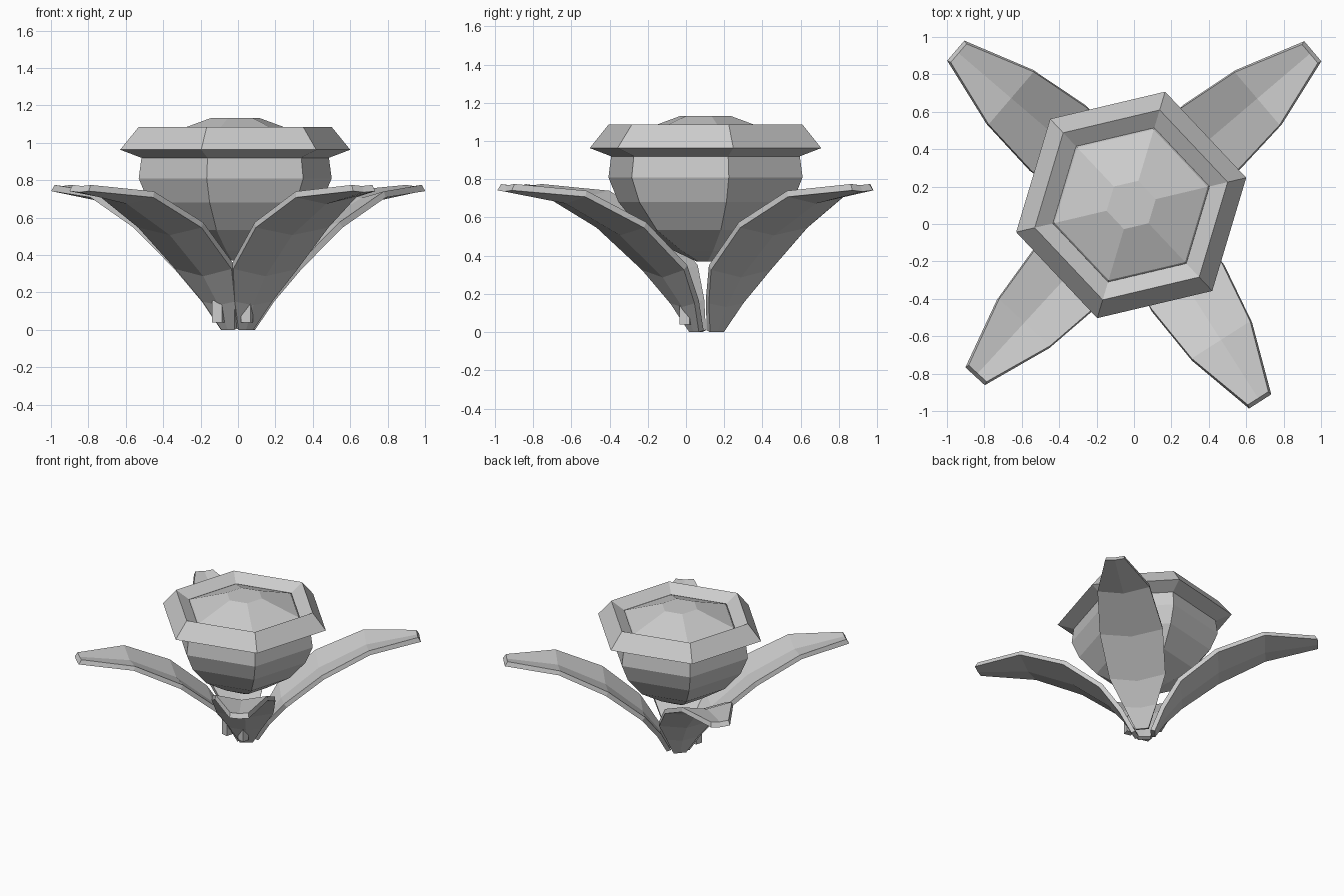
import bpy, bmesh
from math import cos, sin, radians
from mathutils import Vector

cube = bpy.data.objects.get("Cube")
if cube:
    bpy.data.objects.remove(cube, do_unlink=True)

grey = bpy.data.materials.new("pale grey")
grey.use_nodes = True
grey.diffuse_color = (0.6, 0.6, 0.6, 1)
grey.node_tree.nodes["Principled BSDF"].inputs["Base Color"].default_value = (0.6, 0.6, 0.6, 1)


def finish(name, bm, location):
    bmesh.ops.recalc_face_normals(bm, faces=bm.faces)
    mesh = bpy.data.meshes.new(name)
    bm.to_mesh(mesh)
    bm.free()
    mesh.materials.append(grey)
    obj = bpy.data.objects.new(name, mesh)
    obj.location = location
    bpy.context.collection.objects.link(obj)
    return obj


def lathe(name, profile, location, turn, sides=6, ring=False):
    """Sweep (radius, height) points round z; cap the ends or join them into a ring."""
    bm = bmesh.new()
    angles = [radians(turn + 360 * i / sides) for i in range(sides)]
    loops = [[bm.verts.new((r * cos(a), r * sin(a), z)) for a in angles] for r, z in profile]
    pairs = list(zip(loops, loops[1:]))
    if ring:
        pairs.append((loops[-1], loops[0]))
    else:
        bm.faces.new(loops[0])
        bm.faces.new(loops[-1])
    for low, high in pairs:
        for i in range(sides):
            j = (i + 1) % sides
            bm.faces.new((low[i], low[j], high[j], high[i]))
    return finish(name, bm, location)


# Faceted bulb and its collar
BULB = (-0.015, 0.102, 0)
lathe("bulb", [(0.05, 0.37), (0.17, 0.425), (0.35, 0.535), (0.475, 0.68), (0.53, 0.81),
               (0.515, 0.92), (0.42, 1.03), (0.135, 1.132)], BULB, 13.3)
lathe("collar", [(0.515, 0.92), (0.632, 0.963), (0.53, 1.085), (0.43, 1.027)],
      BULB, 13.3, ring=True)

# Leaves: distance out, edge height, half width, drop of the middle fold
BASE = Vector((0, 0.11, 0))
STATIONS = [(0.05, 0.01, 0.045, 0.0), (0.125, 0.17, 0.115, 0.02), (0.25, 0.35, 0.2, 0.04),
            (0.52, 0.575, 0.225, 0.04), (0.865, 0.74, 0.185, 0.035),
            (1.235, 0.775, 0.065, 0.006)]


def leaf(name, angle):
    bm = bmesh.new()
    a = radians(angle)
    out, side = Vector((cos(a), sin(a), 0)), Vector((-sin(a), cos(a), 0))
    rows = []
    for r, z, w, drop in STATIONS:
        rows.append([bm.verts.new(out * r + side * w * s + Vector((0, 0, z - drop * (s == 0))))
                     for s in (1, 0, -1)])
    for near, far in zip(rows, rows[1:]):
        for i in range(2):
            bm.faces.new((near[i], near[i + 1], far[i + 1], far[i]))
    # Give the sheet depth by copying it down and outwards
    bm.normal_update()
    lower = {v: bm.verts.new(v.co - 0.034 * (v.normal if v.normal.z > 0 else -v.normal))
             for v in list(bm.verts)}
    for v in rows[-1]:
        lower[v].co += out * 0.015
    rim = [e for e in bm.edges if e.is_boundary]
    for f in list(bm.faces):
        bm.faces.new([lower[v] for v in reversed(f.verts)])
    for e in rim:
        p, q = e.verts
        bm.faces.new((p, q, lower[q], lower[p]))
    for v in bm.verts:
        v.co.z = max(v.co.z, 0)
    return finish(name, bm, BASE)


for name, angle in (("back_left_leaf", 40.4), ("back_right_leaf", 139.4),
                    ("front_right_leaf", 227.4), ("front_left_leaf", -57.5)):
    leaf(name, angle)

# Small upright sheaths at the foot of the front leaves
for name, x, y in (("right_sheath", -0.105, 0.015), ("left_sheath", 0.048, 0.0)):
    lathe(name, [(0.038, 0.04), (0.038, 0.15), (0.012, 0.185)], (x, y, 0), 30, sides=4)
